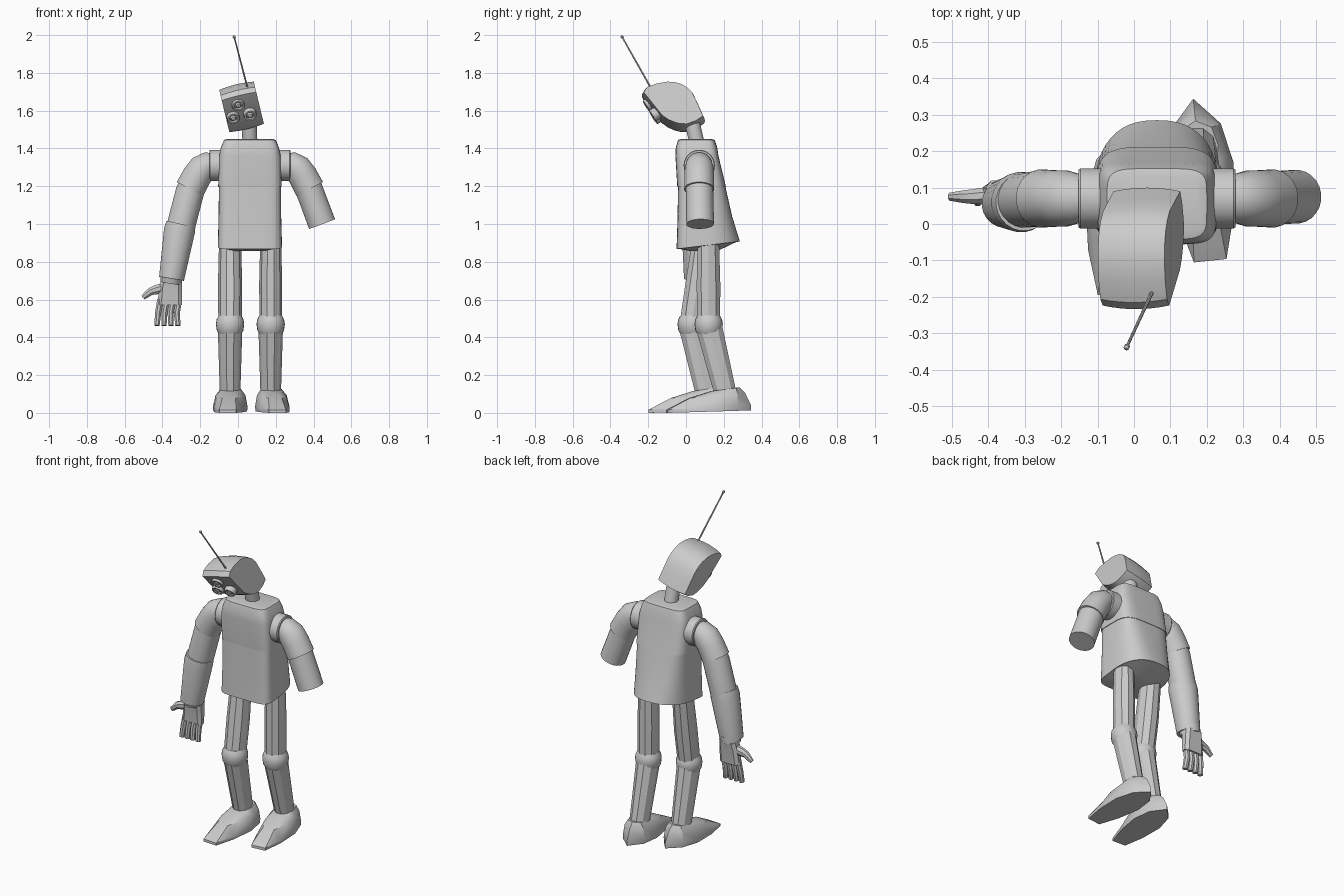
import bpy, bmesh, math
from mathutils import Vector, Matrix

CX = 0.063  # body centre line


def loft(name, rings, angle=35):
    """Skin closed rings of equal length and cap both ends."""
    bm = bmesh.new()
    vs = [[bm.verts.new(p) for p in r] for r in rings]
    n = len(vs[0])
    for a, b in zip(vs, vs[1:]):
        for i in range(n):
            bm.faces.new((a[i], a[(i + 1) % n], b[(i + 1) % n], b[i]))
    bm.faces.new(vs[0][::-1])
    bm.faces.new(vs[-1])
    bmesh.ops.recalc_face_normals(bm, faces=bm.faces)
    me = bpy.data.meshes.new(name)
    bm.to_mesh(me)
    bm.free()
    ob = bpy.data.objects.new(name, me)
    bpy.context.collection.objects.link(ob)
    bpy.ops.object.select_all(action='DESELECT')
    ob.select_set(True)
    bpy.context.view_layer.objects.active = ob
    if angle:
        bpy.ops.object.shade_smooth_by_angle(angle=math.radians(angle))
    return ob


def tube(name, pts, radii, n=24, depth=1.0, angle=35):
    """Tube along a path; depth scales the radius in y."""
    pts = [Vector(p) for p in pts]
    rings = []
    for i, p in enumerate(pts):
        t = (pts[min(i + 1, len(pts) - 1)] - pts[max(i - 1, 0)]).normalized()
        ref = Vector((0, 1, 0)) if abs(t.y) < 0.9 else Vector((0, 0, 1))
        u = (ref - t * ref.dot(t)).normalized()
        v = t.cross(u)
        rings.append([p + radii[i] * (u * depth * math.cos(a) + v * math.sin(a))
                      for a in (2 * math.pi * (k + 0.5) / n for k in range(n))])
    return loft(name, rings, angle)


def turned(name, base, axis, profile, n=24):
    """Stack of (distance, radius) rings along a straight axis."""
    base, axis = Vector(base), Vector(axis).normalized()
    ref = Vector((1, 0, 0)) if abs(axis.x) < 0.9 else Vector((0, 1, 0))
    u = axis.cross(ref).normalized()
    v = axis.cross(u)
    return loft(name, [[base + axis * d + r * (u * math.cos(2 * math.pi * k / n) + v * math.sin(2 * math.pi * k / n))
                        for k in range(n)] for d, r in profile])


def body_ring(w, front, mid, back, nb, z, slope=0.0, n=48):
    """Squarish front half, rounder back half."""
    ring = []
    for k in range(n):
        a = 2 * math.pi * k / n
        c, s = math.cos(a), math.sin(a)
        e = nb if s > 0 else 5.5
        x = w * math.copysign(abs(c) ** (2 / e), c)
        y = mid + (back - mid if s > 0 else mid - front) * math.copysign(abs(s) ** (2 / e), s)
        ring.append((CX + x, y, z + slope * (y - front)))
    return ring


# torso: chest and waist casing
loft("chest", [
    body_ring(0.120, -0.025, 0.06, 0.135, 5, 1.45),
    body_ring(0.137, -0.042, 0.06, 0.152, 5, 1.445),
    body_ring(0.154, -0.054, 0.06, 0.165, 5, 1.405),
    body_ring(0.163, -0.056, 0.06, 0.172, 5, 1.36),
    body_ring(0.168, -0.046, 0.07, 0.212, 4, 1.195)])
loft("waist", [
    body_ring(0.164, -0.042, 0.07, 0.208, 4, 1.20),
    body_ring(0.166, -0.045, 0.08, 0.245, 3, 1.02, 0.06),
    body_ring(0.170, -0.050, 0.09, 0.285, 2.4, 0.868, 0.12),
    body_ring(0.155, -0.035, 0.09, 0.265, 2.4, 0.868, 0.12),
    body_ring(0.080, 0.03, 0.10, 0.18, 2.2, 0.856, 0.05)])

# neck
tube("neck", [(CX, 0.06, 1.42), (0.06, 0.03, 1.55)], [0.04, 0.04])

# head: curved side profile carried across a slightly bulged width, then rolled
HEAD = Vector((0.02, -0.065, 1.615))
profile = [(-0.232, 1.692), (-0.214, 1.725), (-0.16, 1.75), (-0.098, 1.762), (-0.055, 1.758), (-0.02, 1.745),
           (0.012, 1.722), (0.04, 1.687), (0.07, 1.61), (0.098, 1.534), (0.06, 1.503), (0.008, 1.481),
           (-0.025, 1.482), (-0.055, 1.49), (-0.095, 1.51), (-0.13, 1.539)]
roll = Matrix.Rotation(math.radians(-13.5), 3, 'Y')
rings = []
for k in range(9):
    q = k / 4 - 1
    s = 1.01 - 0.06 * q * q
    rings.append([HEAD + roll @ Vector((0.094 * q, (y - HEAD.y) * s, (z - HEAD.z) * 0.86 * s))
                  for y, z in profile])
loft("head", rings, 32)

# three lens eyes on the slanted face
for x, z in ((0.0, 1.634), (-0.026, 1.566), (0.063, 1.581)):
    y = -0.225 + (1.68 - z) * 0.62
    turned("eye", (x, y, z), (0.13, -0.84, -0.53),
           [(-0.03, 0.034), (0.012, 0.034), (0.018, 0.031), (0.018, 0.022), (0.006, 0.02),
            (0.008, 0.016), (0.018, 0.012), (0.021, 0.004)])

# antenna
base, tip = Vector((0.053, -0.18, 1.71)), Vector((-0.02, -0.338, 1.99))
tube("antenna_rod", [base, tip], [0.005, 0.004], 8)
turned("antenna_tip", tip, tip - base, [(-0.009, 0.003), (-0.005, 0.008), (0.004, 0.008), (0.009, 0.003)], 8)

# shoulders and upper sleeves, mirrored about the body centre line
for side, s in (("left", -1), ("right", 1)):
    def at(dx, y, z):
        return (CX + s * dx, y, z)
    turned(side + "_shoulder_collar", at(0.14, 0.07, 1.31), (s, 0, 0), [(0, 0.083), (0.07, 0.083), (0.075, 0.079)])
    tube(side + "_upper_sleeve",
         [at(0.19, 0.07, 1.312), at(0.222, 0.07, 1.312), at(0.25, 0.07, 1.295), at(0.28, 0.07, 1.255), at(0.317, 0.07, 1.185)],
         [0.063, 0.07, 0.077, 0.078, 0.08])

# lower half of the right upper arm ends in a flat stump
tube("right_arm_stump", [(0.355, 0.07, 1.24), (0.445, 0.075, 1.0)], [0.073, 0.074])

# left arm continues to the wrist
tube("left_upper_arm", [(-0.235, 0.07, 1.22), (-0.255, 0.07, 1.17), (-0.307, 0.065, 0.97)], [0.072, 0.076, 0.076])
tube("left_forearm", [(-0.302, 0.06, 1.0), (-0.31, 0.06, 0.965), (-0.352, 0.056, 0.71)], [0.079, 0.083, 0.067])

# hand: cuff, palm, four fingers and a thumb
tube("left_wrist", [(-0.35, 0.065, 0.73), (-0.356, 0.07, 0.69)], [0.062, 0.055])
palm = [(0.705, -0.352, 0.055, 0.040), (0.66, -0.357, 0.060, 0.032), (0.57, -0.362, 0.066, 0.024)]
loft("left_palm", [[(x + a * w, 0.08 + b * t, z) for a, b in
                    ((-1, -0.5), (-0.7, -1), (0.7, -1), (1, -0.5), (1, 0.5), (0.7, 1), (-0.7, 1), (-1, 0.5))]
                   for z, x, w, t in palm])
for k in range(4):
    x = -0.411 + 0.033 * k
    tube("left_finger", [(x, 0.08, 0.6), (x - 0.012, 0.075, 0.53), (x - 0.018 + 0.004 * k, 0.065, 0.462)],
         [0.018, 0.0175, 0.015], 8, 1.1)
tube("left_thumb", [(-0.385, 0.08, 0.665), (-0.44, 0.075, 0.65), (-0.465, 0.075, 0.642), (-0.503, 0.075, 0.61)],
     [0.03, 0.026, 0.022, 0.014], 8, 0.85)

# legs: faceted thigh, rounded knee, faceted shin, wedge foot
legs = (("left", -0.042, 0.095, 0.03, 0.112, -0.043, 0.025, -3, 0.058),
        ("right", 0.173, 0.118, 0.12, 0.212, 0.186, 0.12, 6, 0.055))
for side, x, hip_y, knee_y, ankle_y, foot_x, foot_y, turn, r in legs:
    mid_y = (hip_y + knee_y) / 2
    tube(side + "_thigh", [(x, hip_y, 0.93), (x, mid_y, 0.68), (x, knee_y, 0.47)], [r, r + 0.006, r + 0.004], 10, 1.08, 20)
    turned(side + "_knee", (x, knee_y, 0.47), (0, 0, 1),
           [(-0.055, 0.058), (-0.035, 0.070), (0, 0.075), (0.025, 0.071), (0.045, 0.06)])
    tube(side + "_shin", [(x, knee_y + 0.003, 0.45), (x, ankle_y, 0.09)], [0.065, 0.054], 10, 1.12, 20)
    rot = Matrix.Rotation(math.radians(turn), 3, 'Z')
    ay = ankle_y - foot_y
    sole = [(0, 0.225), (0.068, 0.15), (0.092, 0.04), (0.078, -0.1), (0.045, -0.222),
            (-0.045, -0.222), (-0.078, -0.1), (-0.092, 0.04), (-0.068, 0.15)]
    top = [(0, ay + 0.072), (0.042, ay + 0.05), (0.055, ay), (0.046, ay - 0.05), (0.02, ay - 0.075),
           (-0.02, ay - 0.075), (-0.046, ay - 0.05), (-0.055, ay), (-0.042, ay + 0.05)]

    def foot_ring(pts, z, lift=0.0, k=1.0):
        return [Vector((foot_x, foot_y, 0)) + rot @ Vector((px * k, py, z + lift * (py + 0.222))) for px, py in pts]
    loft(side + "_foot", [foot_ring(sole, 0.0, 0.03, 0.97), foot_ring(sole, 0.016, 0.06),
                          [p.lerp(q, 0.5) for p, q in zip(foot_ring(sole, 0.048, 0.09, 1.08), foot_ring(top, 0.09, 0.08, 1.08))],
                          foot_ring(top, 0.085, 0.13)], 30)
